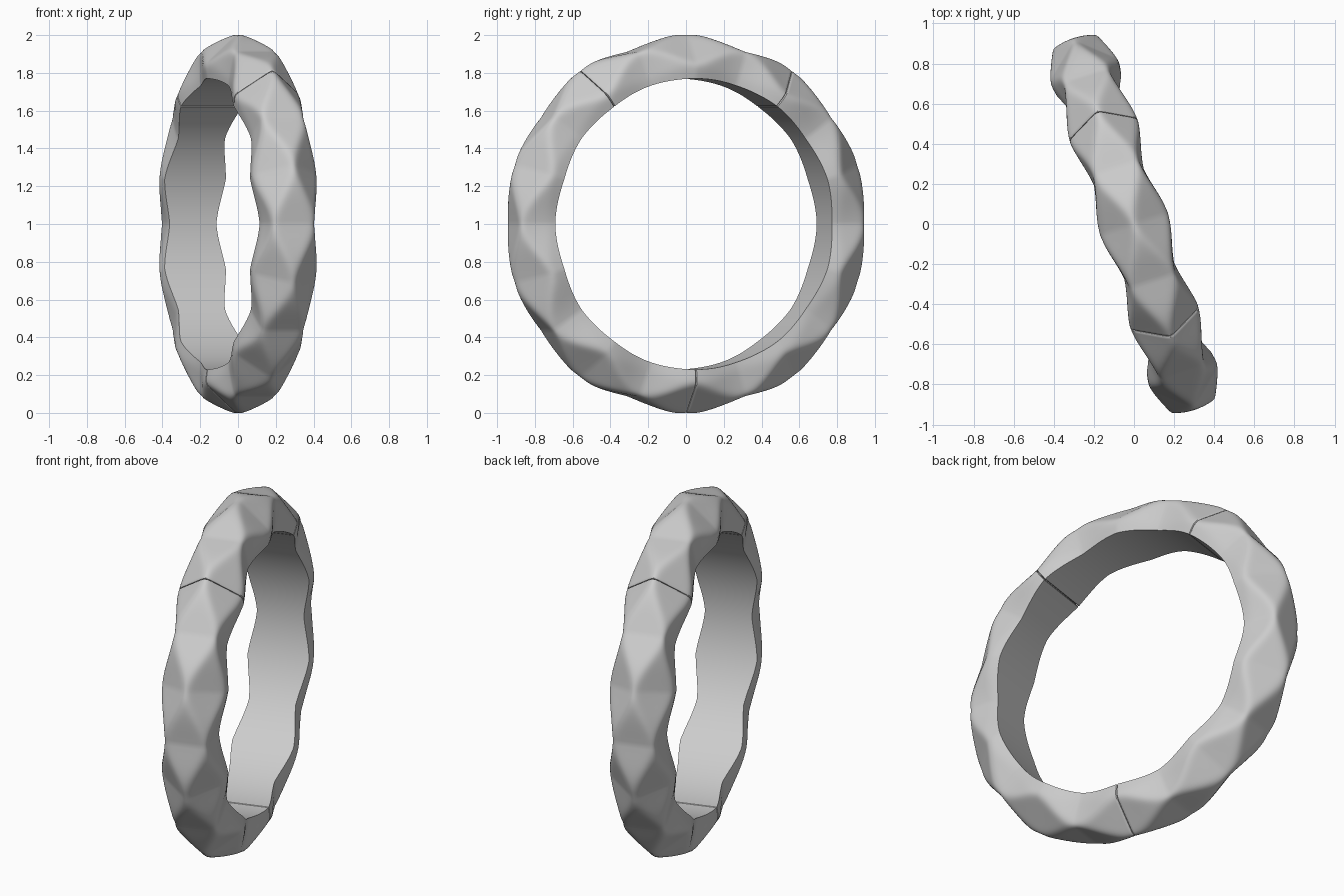
import bpy, bmesh
from math import sin, cos, pi, radians, hypot

if "Cube" in bpy.data.objects:
    bpy.data.objects.remove(bpy.data.objects["Cube"])

TILT = radians(18)
CT, ST = cos(TILT), sin(TILT)
INNER = 0.77
SAMPLES = 48          # points across the faceted outside


def lerp(a, b, f):
    return a + (b - a) * f


def section(angle):
    """Cross-section (radius, axial offset) of the diamond-cut band."""
    t = (angle / radians(36)) % 1.0
    tri = 1 - abs(2 * t - 1)                 # 0 at peaks, 1 between them
    f = 0.5 * tri + 0.25 * (1 - cos(2 * pi * t))
    half = [(INNER, lerp(0.17, 0.13, f)),
            (lerp(0.845, 0.80, f), lerp(0.183, 0.132, f)),
            (lerp(0.845, 0.96, f), lerp(0.183, 0.118, f)),
            (lerp(1.012, 0.96, f), 0.118 * f)]
    poly = half + [(r, -s) for r, s in reversed(half)]
    # resample evenly along the outline
    cum = [0]
    for p, q in zip(poly, poly[1:]):
        cum.append(cum[-1] + hypot(q[0] - p[0], q[1] - p[1]))
    pts, j = [], 0
    for i in range(SAMPLES + 1):
        d = cum[-1] * i / SAMPLES
        while j < len(poly) - 2 and cum[j + 1] < d:
            j += 1
        k = (d - cum[j]) / max(cum[j + 1] - cum[j], 1e-9)
        pts.append((lerp(poly[j][0], poly[j + 1][0], k),
                    lerp(poly[j][1], poly[j + 1][1], k)))
    # soften the ridges, keeping the inner rims sharp
    for _ in range(5):
        pts = [pts[0]] + [tuple((a[n] + 2 * b[n] + c[n]) / 4 for n in (0, 1))
                          for a, b, c in zip(pts, pts[1:], pts[2:])] + [pts[-1]]
    return pts


def place(r, s, a):
    u = r * sin(a)
    return (-u * ST + s * CT, u * CT + s * ST, 1 + r * cos(a))


def ring_segment(name, start, end):
    steps = end - start
    rows = [(start + 0.1, 0.975), (start + 0.3, 1)]
    rows += [(start + i, 1) for i in range(1, steps)]
    rows += [(end - 0.3, 1), (end - 0.1, 0.975)]
    bm = bmesh.new()
    grid = []
    for deg, k in rows:
        a = radians(deg)
        grid.append([bm.verts.new(place(0.87 + (r - 0.87) * k, s * k, a))
                     for r, s in section(a)])
    n = len(grid[0])
    for p, q in zip(grid, grid[1:]):
        for i in range(n):
            j = (i + 1) % n
            bm.faces.new((p[i], p[j], q[j], q[i]))
    bm.faces.new(grid[0])
    bm.faces.new(grid[-1])
    bmesh.ops.recalc_face_normals(bm, faces=bm.faces)
    me = bpy.data.meshes.new(name)
    bm.to_mesh(me)
    bm.free()
    ob = bpy.data.objects.new(name, me)
    bpy.context.collection.objects.link(ob)
    bpy.context.view_layer.objects.active = ob
    ob.select_set(True)
    bpy.ops.object.shade_smooth_by_angle(angle=radians(40))
    ob.select_set(False)


# three pieces meeting at thin seams
ring_segment("ring_top_segment", -36, 36)
ring_segment("ring_back_segment", 36, 180)
ring_segment("ring_front_segment", 180, 324)
